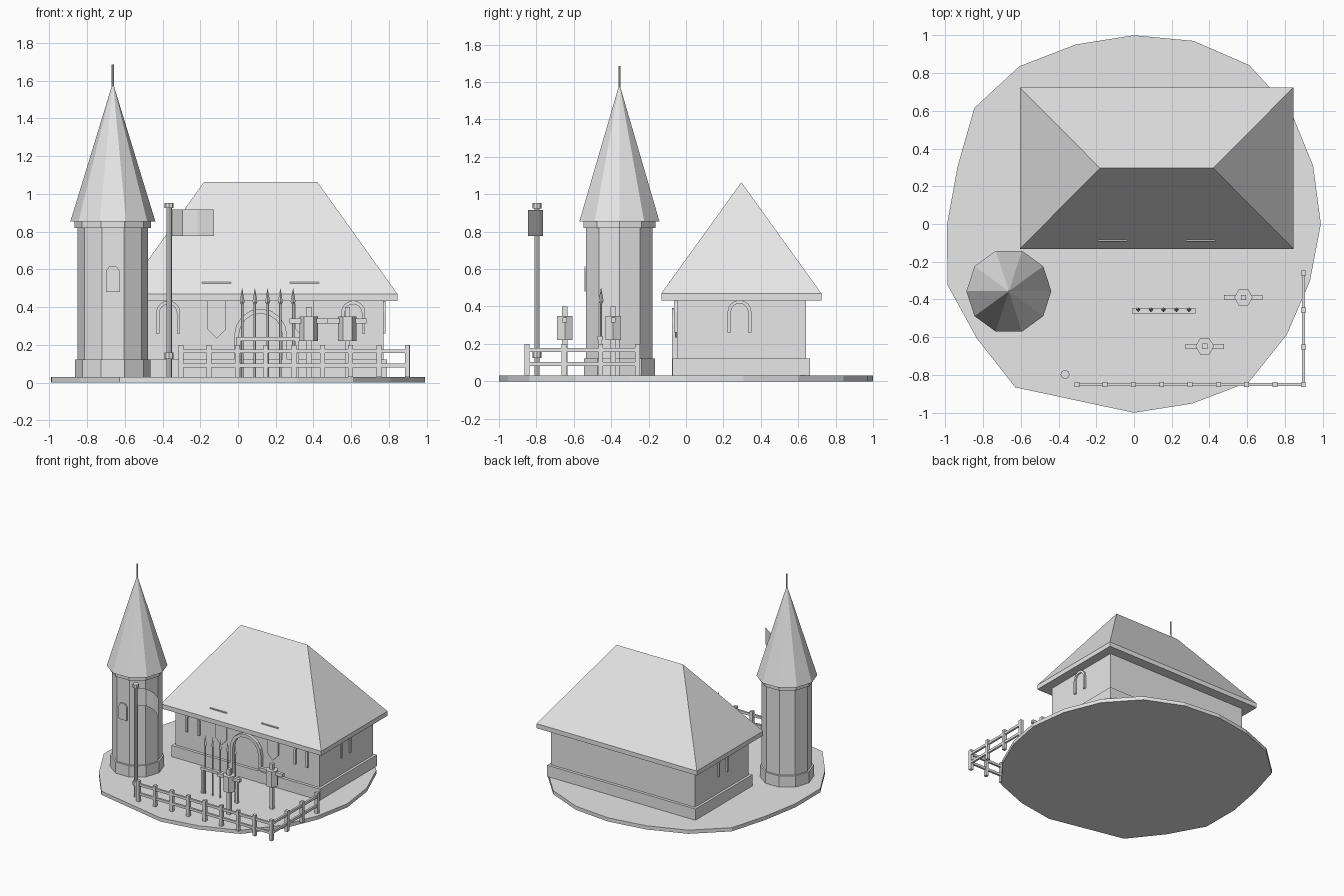
import bpy, bmesh, math
from mathutils import Matrix, Vector

if "Cube" in bpy.data.objects:
    bpy.data.objects.remove(bpy.data.objects["Cube"])

grey = bpy.data.materials.new("light_grey")
grey.diffuse_color = (0.8, 0.8, 0.8, 1)
grey.use_nodes = True
grey.node_tree.nodes["Principled BSDF"].inputs["Base Color"].default_value = grey.diffuse_color


def finish(name, bm, solid=True):
    if solid:
        bmesh.ops.recalc_face_normals(bm, faces=bm.faces[:])
    me = bpy.data.meshes.new(name)
    bm.to_mesh(me)
    bm.free()
    me.materials.append(grey)
    ob = bpy.data.objects.new(name, me)
    bpy.context.collection.objects.link(ob)
    return ob


def box(name, x0, x1, y0, y1, z0, z1):
    bm = bmesh.new()
    m = Matrix.Translation(((x0 + x1) / 2, (y0 + y1) / 2, (z0 + z1) / 2))
    bmesh.ops.create_cube(bm, size=1, matrix=m @ Matrix.Diagonal((x1 - x0, y1 - y0, z1 - z0, 1)))
    return finish(name, bm)


def cyl(name, x, y, z0, z1, r, n, r2=None):
    bm = bmesh.new()
    bmesh.ops.create_cone(bm, cap_ends=True, segments=n, radius1=r, radius2=r if r2 is None else r2,
                          depth=z1 - z0)
    bmesh.ops.remove_doubles(bm, verts=bm.verts[:], dist=1e-5)
    # put a corner on the x axis
    a = max(bm.verts, key=lambda v: v.co.xy.length).co
    rot = Matrix.Rotation(-math.atan2(a.y, a.x), 4, 'Z')
    bmesh.ops.transform(bm, verts=bm.verts[:], matrix=Matrix.Translation((x, y, (z0 + z1) / 2)) @ rot)
    return finish(name, bm)


def prism(name, outline, depth, matrix):
    """Outline in local x/z, pushed out along local -y."""
    bm = bmesh.new()
    f = bm.faces.new([bm.verts.new((u, 0, w)) for u, w in outline])
    out = bmesh.ops.extrude_face_region(bm, geom=[f])["geom"]
    for v in out:
        if isinstance(v, bmesh.types.BMVert):
            v.co.y -= depth
    bmesh.ops.transform(bm, verts=bm.verts[:], matrix=matrix)
    return finish(name, bm)


def arch(half, thick, bottom, top, n=8):
    """Outline of an upside-down U band."""
    def side(r):
        c = top - half
        return [(r, bottom)] + [(r * math.cos(math.pi * i / n), c + r * math.sin(math.pi * i / n))
                                for i in range(n + 1)] + [(-r, bottom)]
    return side(half) + side(half - thick)[::-1]


# ground: twenty-sided uneven disc
radii = [.99, .998, 1.025, 1.04, 1.02, 1, 1, 1.033, 1.046, .983,
         .99, 1.04, 1.03, 1.07, .983, 1, 1, 1.035, 1, .98]
pts = [(r * math.cos(math.pi * i / 10), r * math.sin(math.pi * i / 10)) for i, r in enumerate(radii)]
prism("ground", pts, 0.03, Matrix.Rotation(math.pi / 2, 4, 'X') @ Matrix.Scale(-1, 4, (0, 0, 1))
      @ Matrix.Identity(4)).data.update()
g = bpy.data.objects["ground"].data
zmin = min(v.co.z for v in g.vertices)
for v in g.vertices:
    v.co.z -= zmin

# hall: plinth, walls, eave slab and hipped roof
CX, CY = 0.12, 0.296
box("hall_plinth", CX - .67, CX + .67, CY - .368, CY + .368, 0.03, 0.122)
box("hall_walls", CX - .65, CX + .65, CY - .345, CY + .345, 0.1, 0.435)
box("eave_slab", CX - .725, CX + .725, CY - .428, CY + .428, 0.433, 0.47)
bm = bmesh.new()
c = [bm.verts.new((CX + sx * .725, CY + sy * .428, 0.47)) for sx, sy in ((-1, -1), (1, -1), (1, 1), (-1, 1))]
l, r = bm.verts.new((CX - .3, CY, 1.064)), bm.verts.new((CX + .3, CY, 1.064))
for f in ((c[0], c[1], r, l), (c[1], c[2], r), (c[2], c[3], l, r), (c[3], c[0], l), c[::-1]):
    bm.faces.new(f)
finish("hall_roof", bm)

# door arch, window arches, banners and roof bars on the front
front = CY - .345
prism("door_arch", arch(.14, .025, .03, .392), .027, Matrix.Translation((CX, front, 0)))
for s in (-1, 1):
    prism("front_window_arch", arch(.064, .018, .26, .434), .015,
          Matrix.Translation((CX + s * .49, front, 0)))
    prism("side_window_arch", arch(.064, .018, .26, .434), .012,
          Matrix.Translation((CX + s * .65, CY - .01, 0)) @ Matrix.Rotation(s * math.pi / 2, 4, 'Z'))
    bx = CX + s * .233
    prism("wall_banner", [(-.05, .432), (-.05, .285), (0, .235), (.05, .285), (.05, .432)], .009,
          Matrix.Translation((bx, front, 0)))
    box("banner_bar", bx - .077, bx + .077, -.092, -.08, .52, .534)

# round tower
TX, TY = -0.663, -0.356
cyl("tower_base", TX, TY, 0.03, 0.122, 0.2, 10)
cyl("tower_body", TX, TY, 0.1, 0.83, 0.187, 10)
cyl("tower_collar", TX, TY, 0.82, 0.857, 0.202, 10)
cyl("tower_roof", TX, TY, 0.855, 1.59, 0.225, 10, 0)
cyl("tower_finial", TX, TY, 1.56, 1.685, 0.006, 6)
prism("tower_window", [(-.037, .48), (.037, .48), (.037, .59), (.02, .615), (-.02, .615), (-.037, .59)],
      .009, Matrix.Translation((TX, TY - .178, 0)))

# flagpole and wavy flag
PX, PY = -0.365, -0.797
cyl("flagpole", PX, PY, 0.03, 0.93, 0.014, 8)
cyl("flagpole_cap", PX, PY, 0.925, 0.952, 0.024, 8)
cyl("flagpole_collar", PX, PY, 0.125, 0.16, 0.024, 8)
bm = bmesh.new()
cols = [[bm.verts.new((x, y, z)) for z in (.777, .917)]
        for x, y in ((-.353, -.797), (-.295, -.765), (-.215, -.785), (-.128, -.845))]
for a, b in zip(cols, cols[1:]):
    bm.faces.new((a[0], b[0], b[1], a[1]))
finish("flag", bm, False)

# corner fence
for i in range(9):
    x = -.303 + .15 * i
    box("front_fence_post", x - .013, x + .013, -.863, -.837, .03, .2)
for i in range(3):
    y = -.652 + .196 * i
    box("side_fence_post", .885, .911, y - .013, y + .013, .03, .2)
for z in (.082, .157):
    box("front_fence_rail", -.303, .897, -.858, -.842, z, z + .02)
    box("side_fence_rail", .89, .906, -.85, -.26, z, z + .02)

# spear rack
box("rack_bar", -.01, .325, -.473, -.445, .222, .243)
for x in (.003, .312):
    box("rack_post", x - .01, x + .01, -.469, -.449, .03, .225)
for i in range(5):
    x = .022 + .0675 * i
    cyl("spear_shaft", x, -.454, .03, .44, .007, 6)
    cyl("spear_head_lower", x, -.454, .415, .43, .006, 4, .013)
    cyl("spear_head", x, -.454, .43, .503, .013, 4, 0)

# training dummies
for x, y in ((.375, -.648), (.58, -.389)):
    box("dummy_post", x - .014, x + .014, y - .014, y + .014, .03, .4)
    cyl("dummy_body", x, y, .222, .35, .049, 6)
    box("dummy_arms", x - .102, x + .102, y - .013, y + .013, .315, .341)
